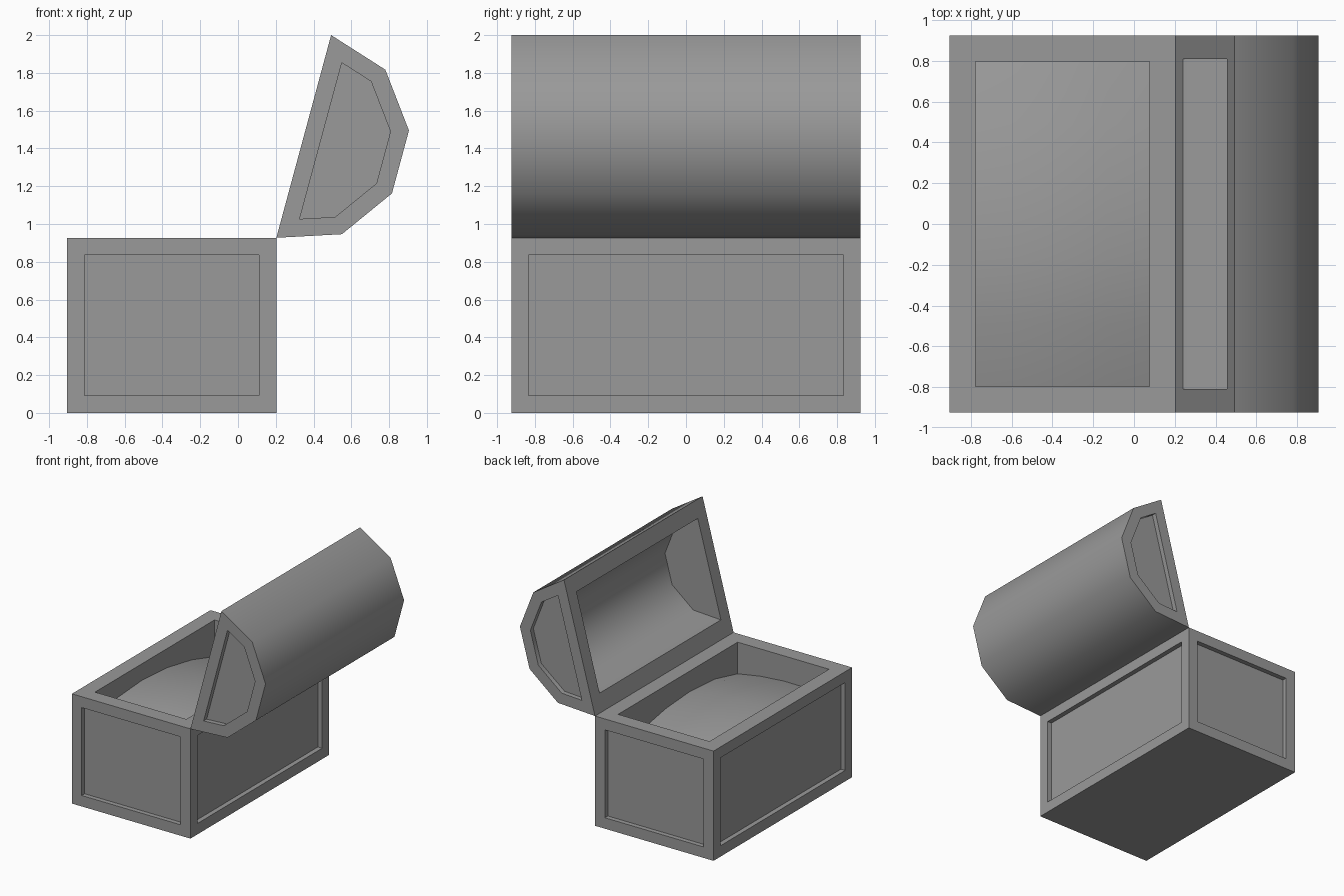
import bpy, bmesh, math
from mathutils import Vector

if "Cube" in bpy.data.objects:
    bpy.data.objects.remove(bpy.data.objects["Cube"])

BODY_X0, BODY_X1, HALF_Y, BODY_Z = -0.905, 0.203, 0.925, 0.927
RECESS = 0.04

grey = bpy.data.materials.new("dark_grey")
grey.diffuse_color = (0.32, 0.32, 0.32, 1)
grey.use_nodes = True
grey.node_tree.nodes["Principled BSDF"].inputs["Base Color"].default_value = grey.diffuse_color


def to_object(name, bm):
    bmesh.ops.recalc_face_normals(bm, faces=bm.faces[:])
    mesh = bpy.data.meshes.new(name)
    bm.to_mesh(mesh)
    bm.free()
    mesh.materials.append(grey)
    ob = bpy.data.objects.new(name, mesh)
    bpy.context.collection.objects.link(ob)
    return ob


def prism(profile, half_y):
    """Extrude an (x, z) profile along y, symmetric about y = 0."""
    bm = bmesh.new()
    face = bm.faces.new([bm.verts.new((x, -half_y, z)) for x, z in profile])
    ext = bmesh.ops.extrude_face_region(bm, geom=[face], use_keep_orig=True)
    moved = [g for g in ext["geom"] if isinstance(g, bmesh.types.BMVert)]
    bmesh.ops.translate(bm, verts=moved, vec=(0, 2 * half_y, 0))
    bmesh.ops.recalc_face_normals(bm, faces=bm.faces[:])
    bm.normal_update()
    return bm


def sink(bm, face, border, depth):
    """Inset a face and push it in with straight walls."""
    normal = face.normal.copy()
    bmesh.ops.inset_region(bm, faces=[face], thickness=border, use_even_offset=True)
    inner = bmesh.ops.extrude_discrete_faces(bm, faces=[face])["faces"][0]
    bmesh.ops.translate(bm, verts=inner.verts[:], vec=-normal * depth)


def smooth(ob, degrees):
    bpy.ops.object.select_all(action='DESELECT')
    ob.select_set(True)
    bpy.context.view_layer.objects.active = ob
    bpy.ops.object.shade_smooth_by_angle(angle=math.radians(degrees))


# Chest body: four recessed side panels and a deep opening on top
bm = prism([(BODY_X0, 0), (BODY_X1, 0), (BODY_X1, BODY_Z), (BODY_X0, BODY_Z)], HALF_Y)
for f in bm.faces[:]:
    if f.normal.z > 0.9:
        sink(bm, f, 0.127, 0.78)
    elif abs(f.normal.z) < 0.1:
        sink(bm, f, 0.092, RECESS)
to_object("chest_body", bm)

# Open lid: rounded profile with recessed end panels
profile = [(0.203, 0.927), (0.493, 2.0), (0.78, 1.817), (0.905, 1.495), (0.815, 1.162), (0.55, 0.946)]
bm = prism(profile, HALF_Y)
for f in bm.faces[:]:
    if abs(f.normal.y) > 0.9:
        sink(bm, f, 0.093, RECESS)
lid = to_object("chest_lid", bm)

# Lid hollow: the same profile shrunk toward the flat side, poking out of it
pts = [Vector(p) for p in profile]
chord = (pts[1] - pts[0]).normalized()
outward = Vector((-chord.y, chord.x))
pivot = pts[0].lerp(pts[1], 0.51)
inner = [pivot + (p - pivot) * 0.745 for p in pts]
hollow = [inner[0], inner[0] + outward * 0.1, inner[1] + outward * 0.1] + inner[1:]
cutter = to_object("lid_hollow_cutter", prism(hollow, 0.81))
cutter.hide_render = True

mod = lid.modifiers.new("hollow", 'BOOLEAN')
mod.operation, mod.solver, mod.object = 'DIFFERENCE', 'EXACT', cutter
bpy.context.view_layer.objects.active = lid
bpy.ops.object.modifier_apply(modifier=mod.name)
bpy.data.objects.remove(cutter)
smooth(lid, 44)

# Filling: a soft mound inside the body
bm = bmesh.new()
bmesh.ops.create_grid(bm, x_segments=4, y_segments=5, size=1)
for v in bm.verts:
    x, y = -0.3525 + v.co.x * 0.44, v.co.y * 0.815
    fall = 0.26 if y < -0.2 else 0.17
    z = 0.81 - fall * (y + 0.2) ** 2 - 0.2 * (x + 0.45) ** 2
    v.co = (x, y, z)
filling = to_object("chest_filling", bm)
smooth(filling, 60)
